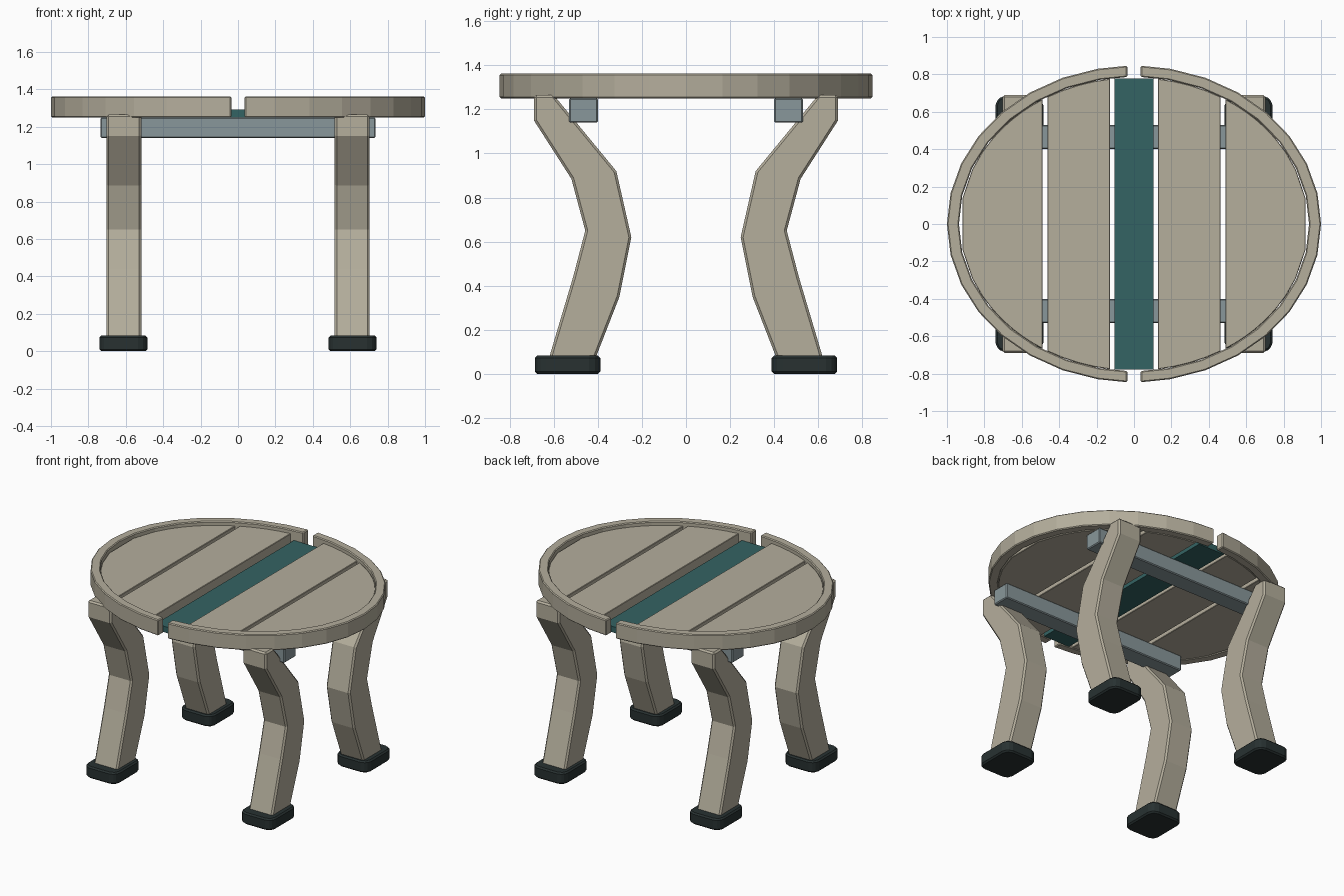
import bpy, bmesh, math
from mathutils import Vector

if "Cube" in bpy.data.objects:
    bpy.data.objects.remove(bpy.data.objects["Cube"])


def material(name, rgb):
    m = bpy.data.materials.new(name)
    m.diffuse_color = (*rgb, 1.0)
    m.use_nodes = True
    m.node_tree.nodes["Principled BSDF"].inputs["Base Color"].default_value = m.diffuse_color
    return m


WOOD = material("pale wood", (0.46, 0.425, 0.335))
TEAL = material("teal paint", (0.034, 0.125, 0.125))
STEEL = material("blue grey", (0.25, 0.31, 0.325))
RUBBER = material("dark rubber", (0.021, 0.031, 0.031))


def extrude_profile(name, points, direction, mat, bevel=0.0, segments=1):
    """Solid made by sweeping a flat outline along a vector."""
    bm = bmesh.new()
    face = bm.faces.new([bm.verts.new(p) for p in points])
    ext = bmesh.ops.extrude_face_region(bm, geom=[face])
    moved = [v for v in ext["geom"] if isinstance(v, bmesh.types.BMVert)]
    bmesh.ops.translate(bm, verts=moved, vec=Vector(direction))
    bmesh.ops.recalc_face_normals(bm, faces=bm.faces)
    me = bpy.data.meshes.new(name)
    bm.to_mesh(me)
    bm.free()
    me.materials.append(mat)
    ob = bpy.data.objects.new(name, me)
    bpy.context.collection.objects.link(ob)
    if bevel:
        mod = ob.modifiers.new("soft edges", "BEVEL")
        mod.width = bevel
        mod.segments = segments
        mod.limit_method = "ANGLE"
        mod.angle_limit = math.radians(40)
    return ob


def box(name, x0, x1, y0, y1, z0, z1, mat, bevel=0.0):
    pts = [(x0, y0, z0), (x1, y0, z0), (x1, y1, z0), (x0, y1, z0)]
    return extrude_profile(name, pts, (0, 0, z1 - z0), mat, bevel)


def arc_y(x, a=0.932, b=0.784):
    return b * math.sqrt(max(0.0, 1 - (x / a) ** 2))


# Tabletop rim: two half rings with a narrow gap at front and back
def rim_half(name, side):
    n = 16
    outer, inner = [], []
    for i in range(n + 1):
        t = math.radians(-90 + 180 * i / n)
        for ring, a, b in ((outer, 1.0, 0.846), (inner, 0.936, 0.786)):
            x = max(a * math.cos(t), 0.036)
            ring.append((side * x, b * math.sin(t), 1.25))
    extrude_profile(name, outer + inner[::-1], (0, 0, 0.112), WOOD, 0.006)


# Planks with ends cut to the curve of the rim
def plank(name, side, x0, x1, steps):
    xs = [x0 + (x1 - x0) * i / steps for i in range(steps + 1)]
    pts = [(side * x, arc_y(x), 1.25) for x in xs]
    pts += [(side * x, -arc_y(x), 1.25) for x in reversed(xs)]
    extrude_profile(name, pts, (0, 0, 0.085), WOOD, 0.003)


for side, label in ((-1, "left"), (1, "right")):
    rim_half("rim_" + label, side)
    plank("inner_plank_" + label, side, 0.128, 0.462, 4)
    plank("outer_plank_" + label, side, 0.488, 0.918, 8)

# Painted centre slat, set lower than the planks
box("centre_slat", -0.104, 0.104, -0.777, 0.777, 1.25, 1.292, TEAL)

# Curved legs: outline in the side plane, swept across the width
LEG = [(0.69, 1.265), (0.69, 1.15), (0.52, 0.885), (0.457, 0.65),
       (0.512, 0.44), (0.625, 0.06), (0.415, 0.06), (0.302, 0.35),
       (0.248, 0.62), (0.316, 0.92), (0.60, 1.265)]

for sy, row in ((-1, "front"), (1, "back")):
    # Cross bar under the top
    box("cross_bar_" + row, -0.735, 0.735, *sorted((sy * 0.40, sy * 0.53)),
        1.14, 1.25, STEEL, 0.006)
    for sx, col in ((-1, "left"), (1, "right")):
        cx = sx * 0.61
        extrude_profile(f"leg_{row}_{col}",
                        [(cx - 0.093, sy * y, z) for y, z in LEG],
                        (0.186, 0, 0), WOOD, 0.011)
        # Foot pad with rounded corners
        fx, fy, hx, hy, r = sx * 0.613, sy * 0.537, 0.128, 0.148, 0.05
        pts = []
        for qx, qy, start in ((1, 1, 0), (-1, 1, 90), (-1, -1, 180), (1, -1, 270)):
            for k in range(3):
                t = math.radians(start + 45 * k)
                pts.append((fx + qx * (hx - r) + r * math.cos(t),
                            fy + qy * (hy - r) + r * math.sin(t), 0.0))
        extrude_profile(f"foot_{row}_{col}", pts, (0, 0, 0.083), RUBBER, 0.01)
